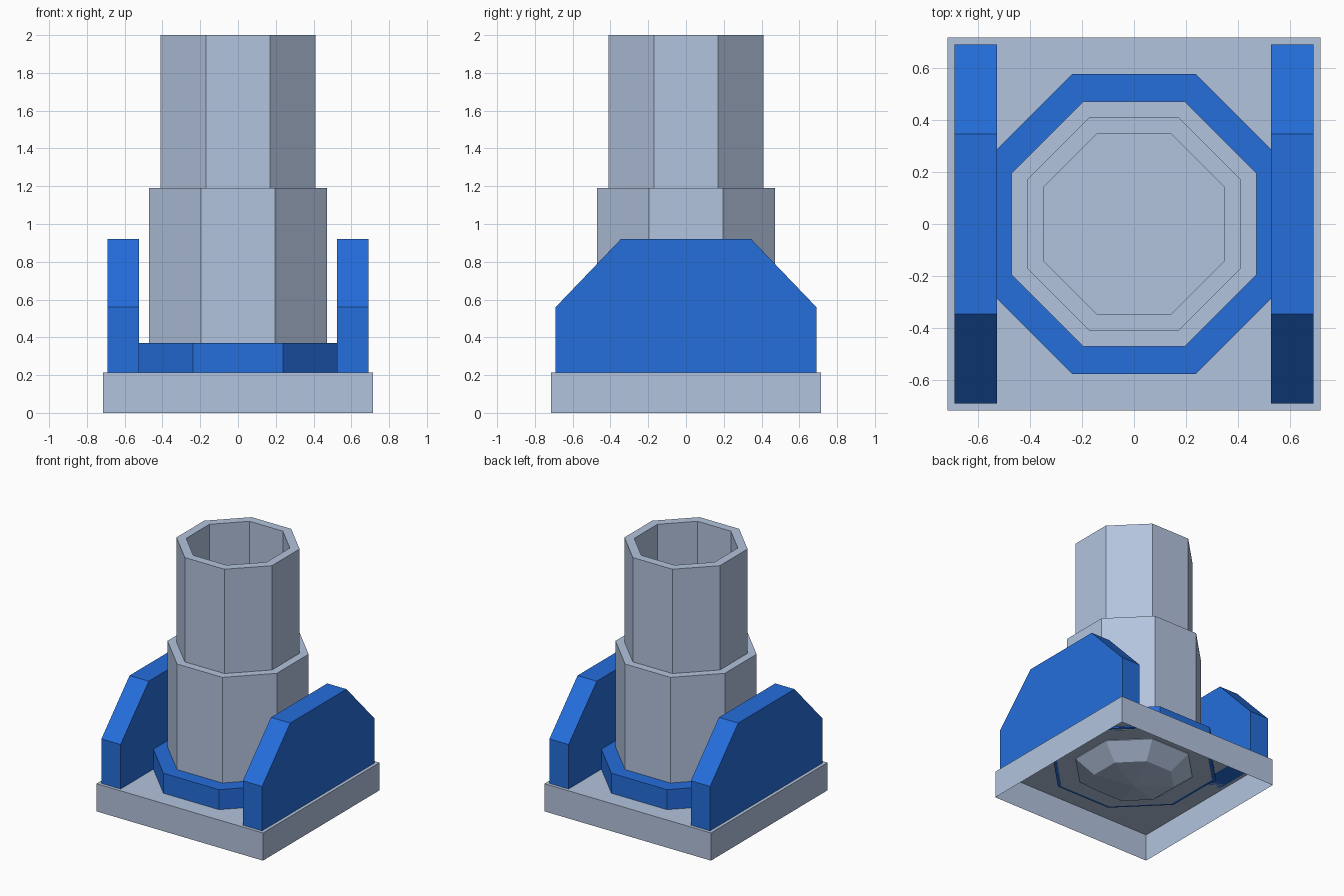
import bpy, bmesh, math

cube = bpy.data.objects.get("Cube")
if cube:
    bpy.data.objects.remove(cube, do_unlink=True)


def material(name, color):
    m = bpy.data.materials.new(name)
    m.use_nodes = True
    m.diffuse_color = (*color, 1)
    m.node_tree.nodes["Principled BSDF"].inputs["Base Color"].default_value = (*color, 1)
    return m


GREY = material("pale steel grey", (0.45, 0.55, 0.73))
BLUE = material("bright blue", (0.018, 0.155, 0.71))


def finish(name, bm, mat, recalc=True):
    if recalc:
        bmesh.ops.recalc_face_normals(bm, faces=bm.faces)
    mesh = bpy.data.meshes.new(name)
    bm.to_mesh(mesh)
    bm.free()
    mesh.materials.append(mat)
    obj = bpy.data.objects.new(name, mesh)
    bpy.context.collection.objects.link(obj)
    return obj


def octagon_lathe(name, profile, mat):
    """Eight-sided solid from (apothem, height) pairs, flat side to the front."""
    bm = bmesh.new()
    rings = []
    for apothem, z in profile:
        r = apothem / math.cos(math.pi / 8)
        angles = [(i + 0.5) * math.pi / 4 for i in range(8)]
        rings.append([bm.verts.new((r * math.cos(a), r * math.sin(a), z)) for a in angles])
    for low, high in zip(rings, rings[1:]):
        for i in range(8):
            j = (i + 1) % 8
            bm.faces.new((low[i], low[j], high[j], high[i]))
    bm.faces.new(rings[0][::-1])
    bm.faces.new(rings[-1])
    # a zero-radius ring collapses to a point
    bmesh.ops.remove_doubles(bm, verts=bm.verts, dist=1e-5)
    return finish(name, bm, mat)


def side_fin(name, x0, x1):
    """Chamfered side wall, extruded across its thickness."""
    outline = [(-0.69, 0.215), (0.69, 0.215), (0.69, 0.56),
               (0.345, 0.92), (-0.345, 0.92), (-0.69, 0.56)]
    bm = bmesh.new()
    face = bm.faces.new([bm.verts.new((x0, y, z)) for y, z in outline])
    out = bmesh.ops.extrude_face_region(bm, geom=[face])
    verts = [v for v in out["geom"] if isinstance(v, bmesh.types.BMVert)]
    bmesh.ops.translate(bm, verts=verts, vec=(x1 - x0, 0, 0))
    # the extruded-from face stays as the second cap
    if not face.is_valid or len(bm.faces) < 8:
        bm.faces.new([v for v in bm.verts if v not in verts])
    return finish(name, bm, BLUE)


# Square base tray, open underneath
bm = bmesh.new()
bmesh.ops.create_cube(bm, size=1)
for v in bm.verts:
    v.co.x *= 1.43
    v.co.y *= 1.43
    v.co.z = (v.co.z + 0.5) * 0.215
bottom = [f for f in bm.faces if f.normal.z < -0.5 or f.calc_center_median().z < 0.01]
bmesh.ops.delete(bm, geom=bottom, context="FACES_ONLY")
finish("base_tray", bm, GREY, recalc=False)

# Collar and its underside plate
octagon_lathe("collar", [(0.575, 0.205), (0.575, 0.37)], BLUE)
octagon_lathe("underside_plate", [(0.55, 0.2), (0.55, 0.21)], GREY)

# Lower sleeve
octagon_lathe("lower_sleeve", [(0.47, 0.3), (0.47, 1.19)], GREY)

# Hollow tube with a faceted dome at its lower end
octagon_lathe("barrel_tube", [(0, 0.04), (0.28, 0.085), (0.41, 0.195), (0.41, 2),
                              (0.345, 2), (0.345, 1.2)], GREY)

# Side fins
for side, s in (("left", 1), ("right", -1)):
    side_fin(side + "_fin", s * 0.525, s * 0.69)
